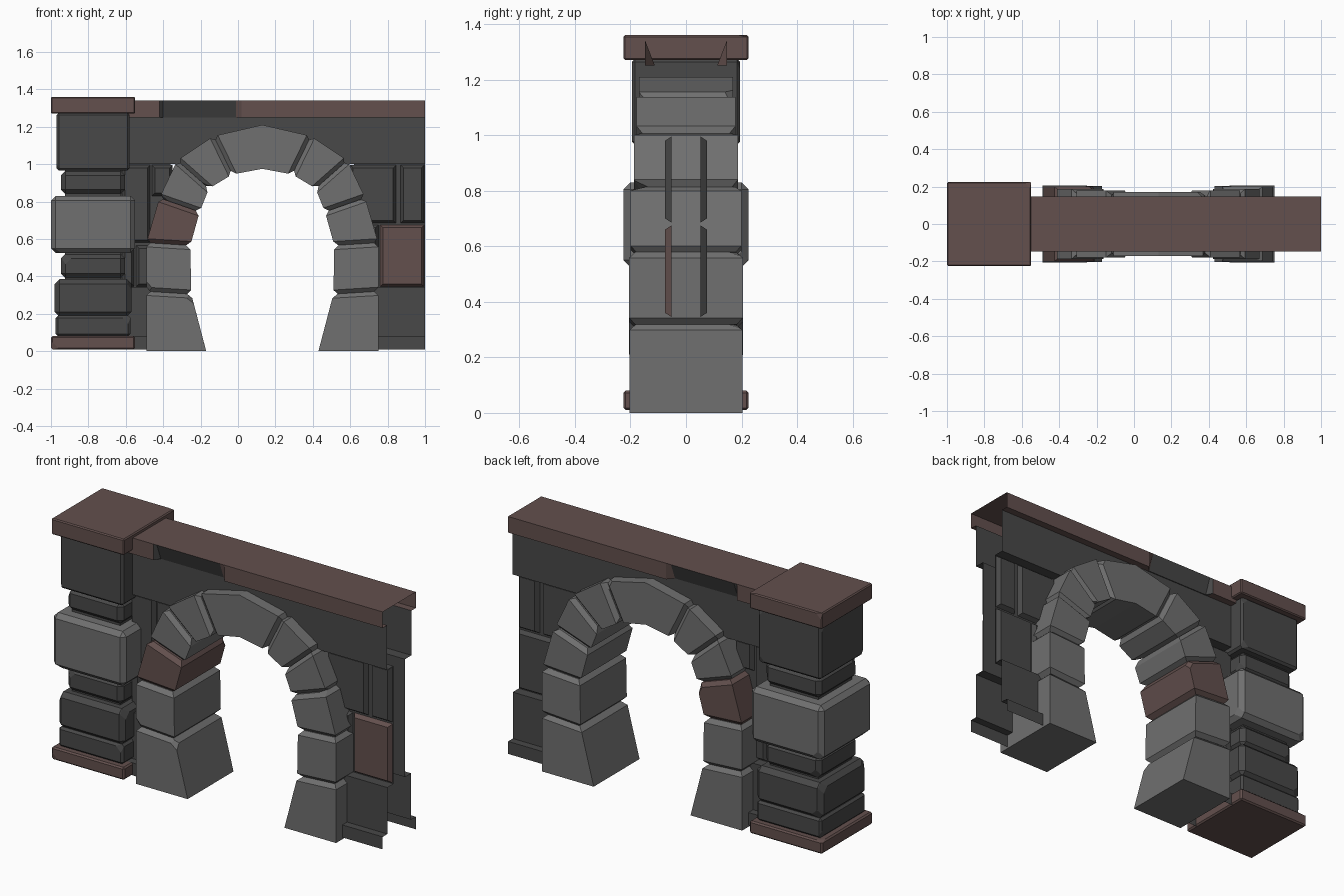
import bpy, bmesh, random
from mathutils import Vector

if "Cube" in bpy.data.objects:
    bpy.data.objects.remove(bpy.data.objects["Cube"])

random.seed(4)


def material(name, rgb):
    m = bpy.data.materials.new(name)
    m.diffuse_color = (*rgb, 1)
    m.use_nodes = True
    m.node_tree.nodes["Principled BSDF"].inputs["Base Color"].default_value = m.diffuse_color
    return m


LIGHT = material("light_stone", (0.16, 0.16, 0.16))
DARK = material("dark_stone", (0.065, 0.065, 0.065))
BROWN = material("brown_stone", (0.125, 0.08, 0.075))


def finish(bm, name, *mats):
    me = bpy.data.meshes.new(name)
    bm.to_mesh(me)
    bm.free()
    for m in mats:
        me.materials.append(m)
    ob = bpy.data.objects.new(name, me)
    bpy.context.collection.objects.link(ob)
    return ob


def chip(bm, count, size):
    """Knock off a few random corners."""
    for v in random.sample(list(bm.verts), count):
        if v.is_valid:
            bmesh.ops.bevel(bm, geom=[v], offset=size, segments=1, affect='VERTICES')


def block(name, x, y, z, mat, bevel=0.0, chips=0):
    """Box from (min, max) ranges, with chamfered edges and chipped corners."""
    bm = bmesh.new()
    bmesh.ops.create_cube(bm, size=1)
    for v in bm.verts:
        v.co = Vector([r[0] if c < 0 else r[1] for c, r in zip(v.co, (x, y, z))])
    if bevel:
        bmesh.ops.bevel(bm, geom=list(bm.edges), offset=bevel, segments=1, affect='EDGES')
    if chips:
        chip(bm, chips, 0.03)
    return finish(bm, name, mat)


def voussoir(name, pts, depth, joints, mat):
    """Arch stone: front outline extruded in y, chamfered around its joint faces."""
    bm = bmesh.new()
    n = len(pts)
    front = [bm.verts.new((x, -depth, z)) for x, z in pts]
    back = [bm.verts.new((x, depth, z)) for x, z in pts]
    bm.faces.new(front)
    bm.faces.new(back[::-1])
    sides = [bm.faces.new((front[i], back[i], back[(i + 1) % n], front[(i + 1) % n]))
             for i in range(n)]
    bmesh.ops.recalc_face_normals(bm, faces=bm.faces[:])
    edges = {e for j in joints for e in sides[j].edges}
    bmesh.ops.bevel(bm, geom=list(edges), offset=0.022, segments=1, affect='EDGES')
    top = [v for v in bm.verts if v.co.z > 0.05]
    v = random.choice(top)
    bmesh.ops.bevel(bm, geom=[v], offset=0.03, segments=1, affect='VERTICES')
    return finish(bm, name, mat)


def sheet(name, stations, mats, dark_spans=()):
    """Open shell lofted through (x, [(y, z), ...]) stations."""
    bm = bmesh.new()
    rows = [[bm.verts.new((x, y, z)) for y, z in prof] for x, prof in stations]
    for k, (a, b) in enumerate(zip(rows, rows[1:])):
        for i in range(len(a) - 1):
            f = bm.faces.new((a[i], b[i], b[i + 1], a[i + 1]))
            if k in dark_spans and abs(f.calc_center_median().y) > 0.1:
                f.material_index = 1
    return finish(bm, name, *mats)


# Arch stones: (inner, outer) joint points up the left side, mirrored about x = 0.13
joints = [((-.17, 0), (-.49, 0)), ((-.25, .305), (-.49, .32)), ((-.255, .565), (-.49, .58)),
          ((-.205, .745), (-.42, .82)), ((-.155, .87), (-.325, 1.02)), ((-.03, .945), (-.13, 1.15))]
depths = [.203, .205, .2, .187, .178]
flip = lambda p: (0.26 - p[0], p[1])
for i, d in enumerate(depths):
    (i0, o0), (i1, o1) = joints[i], joints[i + 1]
    pts = [i0, o0, o1, i1]
    ends = [2] if i == 0 else [0, 2]
    voussoir(f"arch_stone_left_{i}", pts, d, ends, BROWN if i == 2 else LIGHT)
    voussoir(f"arch_stone_right_{i}", [flip(p) for p in pts], d, ends, LIGHT)
ki, ko = joints[-1]
voussoir("keystone", [ki, ko, (.13, 1.21), flip(ko), flip(ki), (.13, .975)], .17, [0, 3], LIGHT)

# Pillar: stacked square stones (half width, z range)
PX = -0.775
pillar = [("pillar_base", .225, .01, .08, BROWN, .008, 2),
          ("pillar_foot", .2, .08, .19, DARK, .012, 2),
          ("pillar_lower_block", .205, .185, .385, DARK, .025, 4),
          ("pillar_lower_neck", .172, .39, .52, DARK, .025, 3),
          ("pillar_middle_block", .225, .525, .83, LIGHT, .025, 4),
          ("pillar_upper_neck", .172, .84, .965, DARK, .025, 3),
          ("pillar_upper_block", .195, .965, 1.275, DARK, .012, 4),
          ("pillar_cap", .225, 1.27, 1.36, BROWN, .006, 2),
          ("pillar_core", .15, .05, 1.3, DARK, 0, 0)]
for name, h, z0, z1, mat, bev, chips in pillar:
    block(name, (PX - h, PX + h), (-h, h), (z0, z1), mat, bev, chips)

# Wall skins: thin shells on the front and back, open at the right end
skin = [(.147, .01), (.147, .08), (.105, .08), (.105, .34), (.05, .34), (.05, 1.0)]
band = [(.05, 1.0), (.107, 1.0), (.107, 1.25)]
panels = [(.76, .995, .345, .675, BROWN), (.6, .845, .685, .995, DARK), (.87, .995, .685, .995, DARK),
          (.57, .75, .345, .675, DARK), (-.62, -.555, .345, .565, DARK),
          (-.545, -.44, .345, .565, DARK), (-.62, -.47, .58, .995, DARK), (-.46, -.35, .83, .995, DARK)]
for s, side in ((-1, "front"), (1, "back")):
    for x0, x1, part in ((-.65, -.36, "left"), (.62, 1, "right")):
        sheet(f"wall_{part}_{side}", [(x, [(s * y, z) for y, z in skin]) for x in (x0, x1)], [DARK])
    sheet(f"wall_band_{side}", [(x, [(s * y, z) for y, z in band]) for x in (-.65, 1)], [DARK])
    for i, (x0, x1, z0, z1, mat) in enumerate(panels):
        # raised panel with sloping rim
        bm = bmesh.new()
        outer = [(x0, z0), (x1, z0), (x1, z1), (x0, z1)]
        cx, cz, r = (x0 + x1) / 2, (z0 + z1) / 2, .015
        lo = [bm.verts.new((x, s * .052, z)) for x, z in outer]
        hi = [bm.verts.new((x - r * (1 if x > cx else -1), s * .075, z - r * (1 if z > cz else -1)))
              for x, z in outer]
        bm.faces.new(hi if s < 0 else hi[::-1])
        for j in range(4):
            k = (j + 1) % 4
            quad = (lo[j], lo[k], hi[k], hi[j])
            bm.faces.new(quad if s < 0 else quad[::-1])
        finish(bm, f"wall_panel_{side}_{i}", DARK if s > 0 else mat)


# Coping: hollow channel along the top, undercut where it is broken
def coping_profile(lip):
    half = [(.107, 1.25), (lip, 1.25), (.147, 1.34)]
    return [(-y, z) for y, z in half] + half[::-1]


sheet("coping", [(x, coping_profile(lip)) for x, lip in
                 ((-.6, .147), (-.42, .147), (-.4, .112), (-.01, .112), (.02, .147), (1, .147))],
      [BROWN, DARK], dark_spans=(1, 2))
